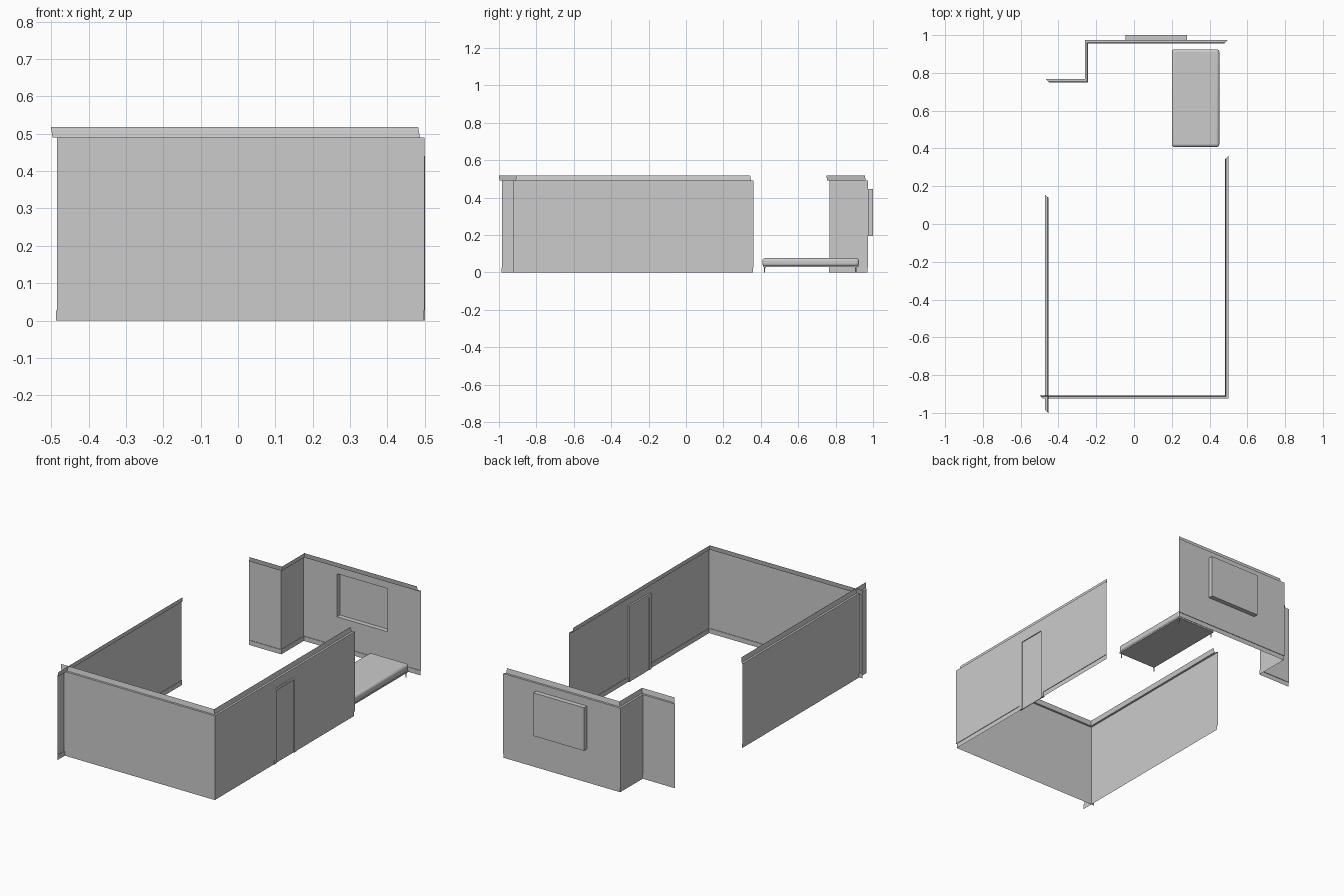
import bpy, bmesh
from mathutils import Vector

if "Cube" in bpy.data.objects:
    bpy.data.objects.remove(bpy.data.objects["Cube"])

# wall cross-section: (inward offset, height) with baseboard, panel and crown
PROFILE = [(0.003, 0), (0.003, 0.027), (0, 0.027), (0, 0.49), (0.012, 0.49), (0.017, 0.518)]


def finish(bm, name):
    me = bpy.data.meshes.new(name)
    bm.to_mesh(me)
    bm.free()
    ob = bpy.data.objects.new(name, me)
    bpy.context.collection.objects.link(ob)
    return ob


def wall(name, path, opening=None):
    """Sweep the profile with mitred corners; first and last points only set the end mitres."""
    pts = [Vector(p) for p in path]
    bm = bmesh.new()
    rows = []
    for a, p, b in zip(pts, pts[1:], pts[2:]):
        d1, d2 = (p - a).normalized(), (b - p).normalized()
        mitre = Vector((-d1.y - d2.y, d1.x + d2.x))
        rows.append([bm.verts.new((*(p + mitre * o), z)) for o, z in PROFILE])
    for r, s in zip(rows, rows[1:]):
        for i in range(len(PROFILE) - 1):
            bm.faces.new((r[i], s[i], s[i + 1], r[i + 1]))
    if opening:
        lo, hi = opening
        for ax in range(3):
            for v in (lo[ax], hi[ax]):
                n = Vector((0, 0, 0))
                n[ax] = 1
                bmesh.ops.bisect_plane(bm, geom=bm.verts[:] + bm.edges[:] + bm.faces[:],
                                       plane_co=n * v, plane_no=n)
        gone = [f for f in bm.faces
                if all(lo[k] < f.calc_center_median()[k] < hi[k] for k in range(3))]
        bmesh.ops.delete(bm, geom=gone, context='FACES')
    return finish(bm, name)


def box(name, lo, hi, open_front=False):
    bm = bmesh.new()
    bmesh.ops.create_cube(bm, size=1)
    for v in bm.verts:
        v.co = [(l + h) / 2 + c * (h - l) for l, h, c in zip(lo, hi, v.co)]
    if open_front:
        bm.normal_update()
        bmesh.ops.delete(bm, geom=[f for f in bm.faces if f.normal.y < -0.9], context='FACES')
    return finish(bm, name)


# door and window positions
D0, D1, DH = -0.38, -0.18, 0.44
W0, W1, WZ0, WZ1 = -0.045, 0.28, 0.195, 0.445

# walls
wall("front_and_right_wall", [(-0.484, -2), (-0.484, -0.924), (0.499, -0.924), (0.499, 0.36), (-2, 0.36)],
     ((0.48, D0, -0.01), (0.51, D1, DH)))
wall("left_wall", [(2, 0.155), (-0.47, 0.155), (-0.47, -0.984), (-2, -0.984)])
wall("back_wall", [(0.495, -2), (0.495, 0.973), (-0.26, 0.973), (-0.26, 0.767), (-0.467, 0.767), (-0.467, -2)],
     ((W0, 0.95, WZ0), (W1, 0.99, WZ1)))

# window recess, open towards the room
box("window_recess", (W0, 0.973, WZ0), (W1, 1.0, WZ1), open_front=True)

# door frame and leaf
F = 0.018
box("door_jamb_near", (0.489, D0, 0), (0.5, D0 + F, DH))
box("door_jamb_far", (0.489, D1 - F, 0), (0.5, D1, DH))
box("door_header", (0.489, D0 + F, DH - F), (0.5, D1 - F, DH))
box("door_leaf", (0.491, D0 + F, 0), (0.495, D1 - F, DH - F))

# bed
mattress = box("mattress", (0.2, 0.408, 0.032), (0.452, 0.925, 0.076))
bev = mattress.modifiers.new("round", 'BEVEL')
bev.width, bev.segments = 0.015, 4
bpy.context.view_layer.objects.active = mattress
mattress.select_set(True)
bpy.ops.object.shade_smooth_by_angle()
box("bed_base", (0.202, 0.412, 0.028), (0.45, 0.921, 0.036))
for i, x in enumerate((0.21, 0.442)):
    for j, y in enumerate((0.42, 0.908)):
        bm = bmesh.new()
        bmesh.ops.create_cone(bm, cap_ends=True, segments=10, radius1=0.003, radius2=0.004, depth=0.03)
        bmesh.ops.translate(bm, vec=(x, y, 0.015), verts=bm.verts)
        finish(bm, f"bed_leg_{i}{j}")
